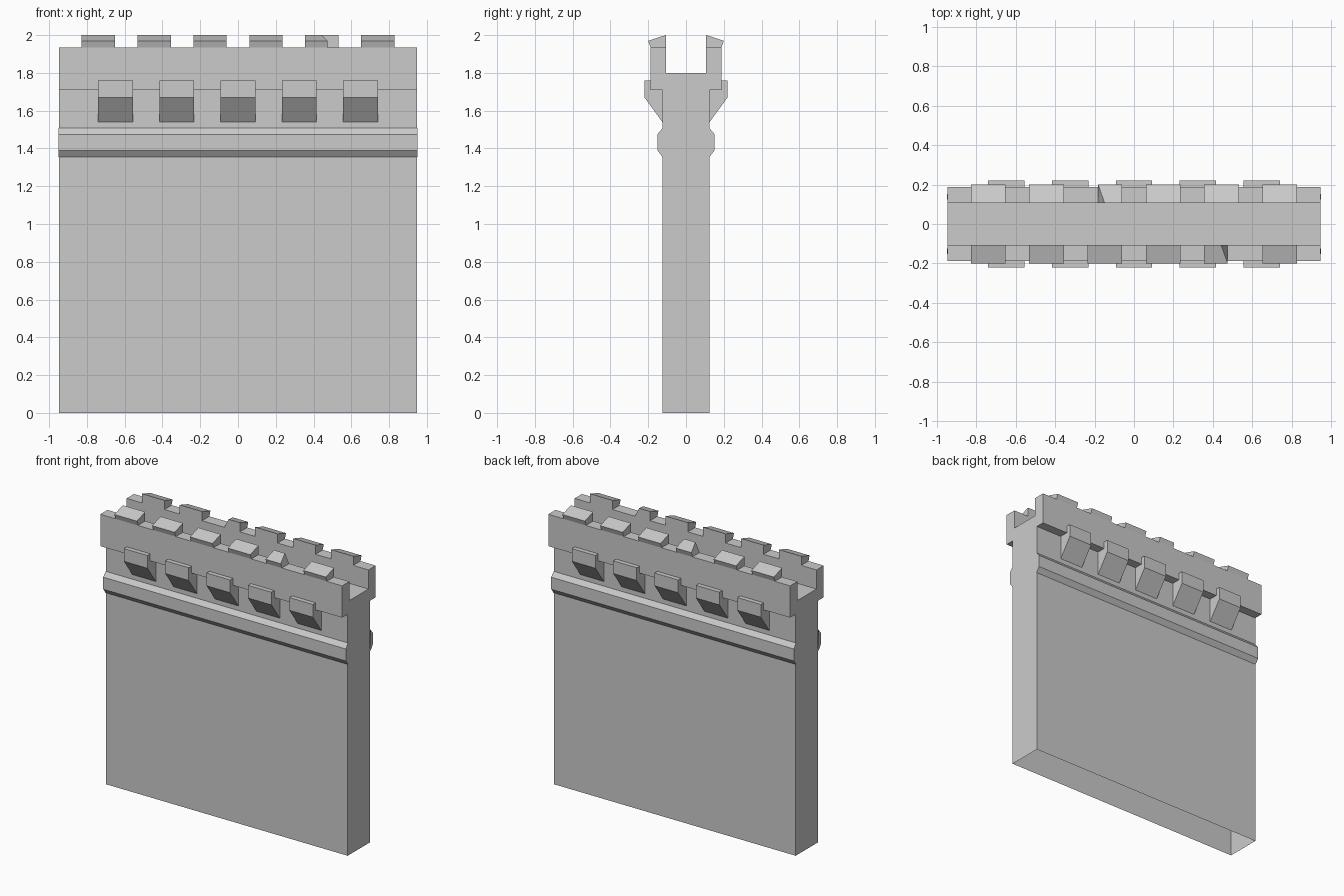
import bpy
import bmesh

cube = bpy.data.objects.get("Cube")
if cube:
    bpy.data.objects.remove(cube, do_unlink=True)

stone = bpy.data.materials.new("grey_stone")
stone.use_nodes = True
GREY = (0.6, 0.6, 0.6, 1)
stone.diffuse_color = GREY
stone.node_tree.nodes["Principled BSDF"].inputs["Base Color"].default_value = GREY

HALF = 0.947      # half length of the wall
WALL = 0.125      # half thickness of the wall
OUTER = 0.188     # outer face of the parapet
INNER = 0.107     # inner face of the parapet
LEDGE, RIM, TOP = 1.71, 1.935, 2.0


def prism(name, profile, x0, x1):
    """Extrude a (y, z) profile along x; the side from last to first point stays open."""
    area = sum(a[0] * b[1] - b[0] * a[1]
               for a, b in zip(profile, profile[1:] + profile[:1]))
    if area < 0:
        profile = profile[::-1]
    bm = bmesh.new()
    near = [bm.verts.new((x0, y, z)) for y, z in profile]
    far = [bm.verts.new((x1, y, z)) for y, z in profile]
    for i in range(len(profile) - 1):
        bm.faces.new((near[i], near[i + 1], far[i + 1], far[i]))
    bm.faces.new(near[::-1])
    bm.faces.new(far)
    mesh = bpy.data.meshes.new(name)
    bm.to_mesh(mesh)
    bm.free()
    mesh.materials.append(stone)
    obj = bpy.data.objects.new(name, mesh)
    bpy.context.collection.objects.link(obj)
    return obj


# Wall with overhanging parapets and a sunken walkway, open underneath
half = [(WALL, 0), (WALL, LEDGE), (OUTER, LEDGE), (OUTER, RIM), (INNER, RIM), (INNER, 1.8)]
prism("wall", half + [(-y, z) for y, z in reversed(half)], -HALF, HALF)

band = [(WALL, 1.355), (0.151, 1.39), (0.151, 1.475), (WALL, 1.507)]
corbel = [(WALL, 1.54), (0.22, 1.67), (0.22, 1.76), (OUTER, 1.76), (OUTER, LEDGE), (WALL, LEDGE)]
merlon = [(INNER, RIM), (INNER, TOP), (0.2, 1.97), (OUTER, RIM)]

for side, s in (("front", -1), ("back", 1)):
    def mirrored(profile):
        return [(s * y, z) for y, z in profile]

    # Bevelled string course
    prism(side + "_band", mirrored(band), -0.95, 0.95)

    # Corbels under the parapet
    for i in range(5):
        x = (i - 2) * 0.324
        prism(f"{side}_corbel_{i + 1}", mirrored(corbel), x - 0.092, x + 0.092)

    # Merlons, one on each side chipped short
    for i in range(6):
        x = (i - 2.5) * 0.296
        x0, x1 = x - 0.088, x + 0.088
        chipped = i == (4 if s < 0 else 2)
        if chipped:
            if s < 0:
                x1 = 0.475
            else:
                x0 = -0.182
        block = prism(f"{side}_merlon_{i + 1}", mirrored(merlon), x0, x1)
        if chipped:
            # Slant the broken end back along the inner top edge
            end = x1 if s < 0 else x0
            for v in block.data.vertices:
                if abs(v.co.x - end) < 0.001 and v.co.z > 1.99:
                    v.co.x += s * 0.033
